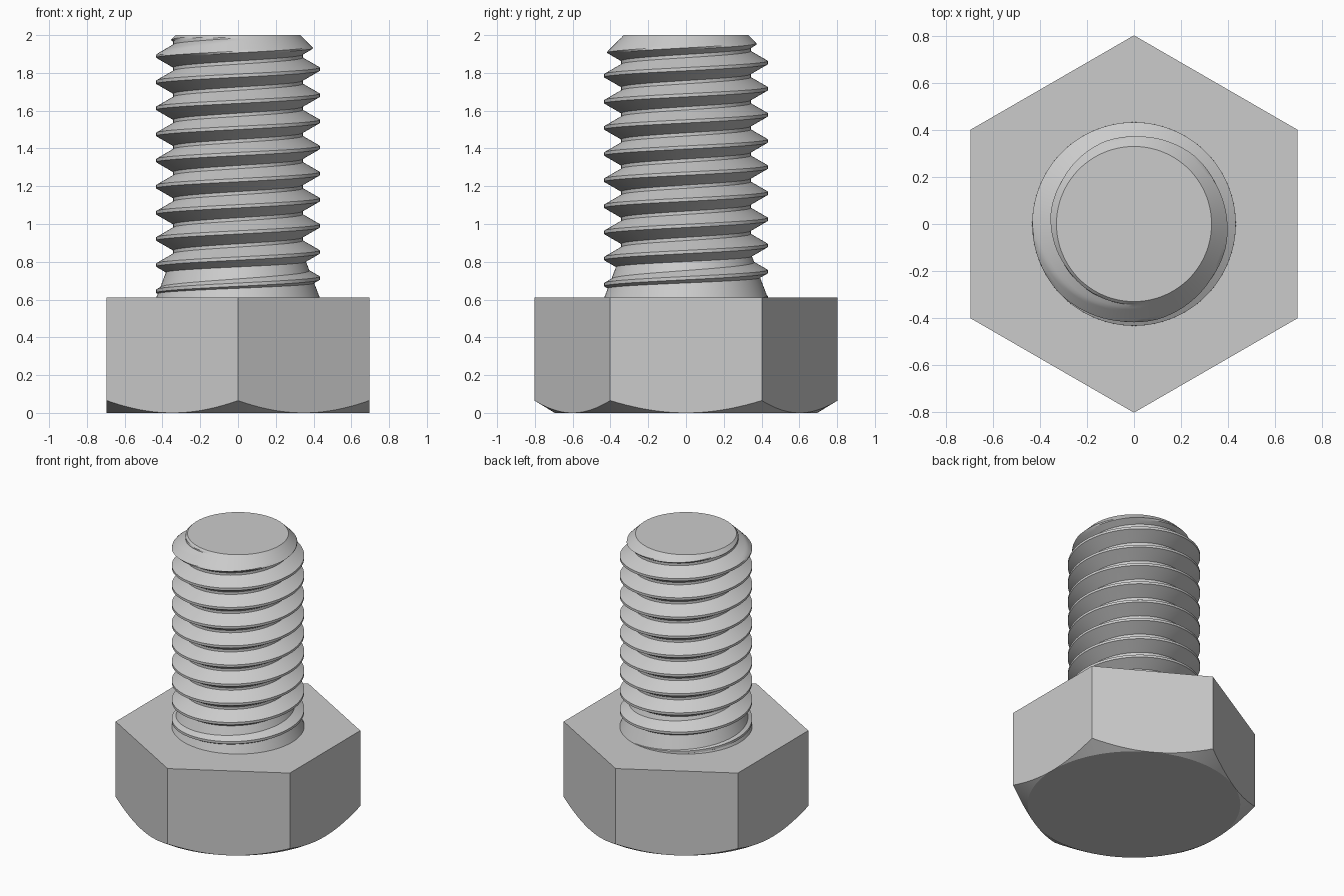
import bpy, bmesh, math

cube = bpy.data.objects.get("Cube")
if cube:
    bpy.data.objects.remove(cube, do_unlink=True)

STEPS = 96                    # divisions around the shank
HEAD_TOP, TIP = 0.61, 2.0
APOTHEM = 0.695
PITCH, CREST_Z = 0.1383, 1.82
CREST, ROOT, TIP_R = 0.433, 0.343, 0.33

steel = bpy.data.materials.new("steel_grey")
steel.use_nodes = True
steel.diffuse_color = (0.6, 0.6, 0.6, 1)
steel.node_tree.nodes["Principled BSDF"].inputs["Base Color"].default_value = (0.6, 0.6, 0.6, 1)


def finish(name, bm):
    """Clean the mesh, link it as an object and smooth its curved areas."""
    bmesh.ops.remove_doubles(bm, verts=bm.verts, dist=1e-5)
    bmesh.ops.recalc_face_normals(bm, faces=bm.faces)
    mesh = bpy.data.meshes.new(name)
    bm.to_mesh(mesh)
    bm.free()
    mesh.materials.append(steel)
    obj = bpy.data.objects.new(name, mesh)
    bpy.context.collection.objects.link(obj)
    bpy.ops.object.select_all(action='DESELECT')
    obj.select_set(True)
    bpy.context.view_layer.objects.active = obj
    bpy.ops.object.shade_smooth_by_angle(angle=math.radians(20))


# Hexagonal head with a conical chamfer cut into its underside
bm = bmesh.new()
SEGS = 24
disc = []
roof = []
for side in range(6):
    mid = math.radians(60 * side)
    rim, inner = [], []
    for i in range(SEGS + 1):
        turn = math.radians(60 * i / SEGS - 30)
        a, r = mid + turn, APOTHEM / math.cos(turn)
        z = (r - APOTHEM) * 0.607
        rim.append(bm.verts.new((r * math.cos(a), r * math.sin(a), z)))
        inner.append(bm.verts.new((APOTHEM * math.cos(a), APOTHEM * math.sin(a), 0)))
    top = [bm.verts.new((v.co.x, v.co.y, HEAD_TOP)) for v in (rim[-1], rim[0])]
    bm.faces.new(rim + top)
    for i in range(SEGS):
        bm.faces.new((inner[i], inner[i + 1], rim[i + 1], rim[i]))
    disc += inner[:-1]
    roof.append(top[1])
bm.faces.new(disc)
bm.faces.new(roof)
finish("hex_head", bm)


# Threaded shank: a helical grid following the crests, with a bevelled tip
def thread_radius(z, turn):
    u = (z - CREST_Z) / PITCH - turn
    away = abs(u - round(u))                     # distance from crest in pitches
    flank = min(max((away - 1 / 16) / (3 / 8), 0), 1)
    return min(CREST + (ROOT - CREST) * flank, TIP_R + TIP - z)


bm = bmesh.new()
BOTTOM = HEAD_TOP - 0.01
first = math.floor((BOTTOM - CREST_Z) / PITCH - 1) * 16
last = math.ceil((TIP - CREST_Z) / PITCH) * 16
columns = []
for i in range(STEPS + 1):
    turn = i / STEPS
    a = math.tau * turn
    column = []
    for k in range(first, last + 1):
        z = min(max(CREST_Z + PITCH * (turn + k / 16), BOTTOM), TIP)
        r = thread_radius(z, turn)
        column.append(bm.verts.new((r * math.cos(a), r * math.sin(a), z)))
    columns.append(column)
for left, right in zip(columns, columns[1:]):
    for k in range(len(left) - 1):
        bm.faces.new((left[k], right[k], right[k + 1], left[k + 1]))
bmesh.ops.remove_doubles(bm, verts=bm.verts, dist=1e-5)
bmesh.ops.holes_fill(bm, edges=[e for e in bm.edges if e.is_boundary], sides=0)
finish("threaded_shank", bm)

# Tapered collar where the thread runs out above the head
bm = bmesh.new()
height = 0.25
bmesh.ops.create_cone(bm, cap_ends=True, segments=STEPS, radius1=CREST + 0.004,
                      radius2=ROOT - 0.002, depth=height)
bmesh.ops.translate(bm, verts=bm.verts, vec=(0, 0, BOTTOM + height / 2))
finish("runout_collar", bm)
